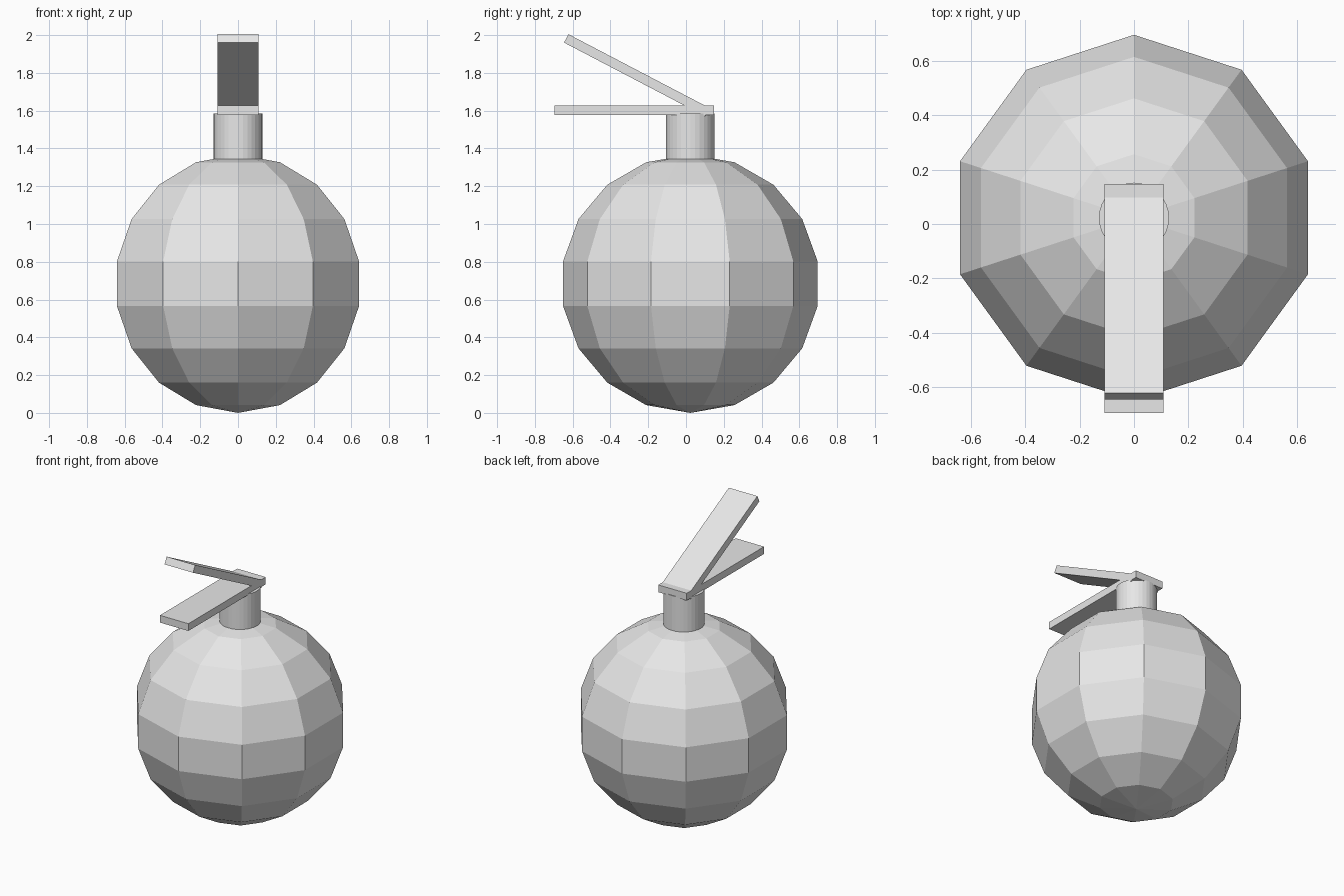
import bpy
import bmesh
import math
from mathutils import Matrix, Vector

cube = bpy.data.objects.get("Cube")
if cube:
    bpy.data.objects.remove(cube, do_unlink=True)

# Single plain grey material
grey = bpy.data.materials.new("plain grey")
grey.use_nodes = True
colour = (0.8, 0.8, 0.8, 1)
grey.diffuse_color = colour
grey.node_tree.nodes["Principled BSDF"].inputs["Base Color"].default_value = colour

CENTRE_Y = 0.023


def add_part(name, bm):
    mesh = bpy.data.meshes.new(name)
    bm.to_mesh(mesh)
    bm.free()
    mesh.materials.append(grey)
    part = bpy.data.objects.new(name, mesh)
    bpy.context.collection.objects.link(part)
    return part


def add_bar(name, length, end, tilt):
    """Flat bar reaching forward from the middle of its back end, raised by tilt."""
    bm = bmesh.new()
    bmesh.ops.create_cube(bm, size=1)
    bmesh.ops.scale(bm, vec=(0.217, length, 0.05), verts=bm.verts)
    bmesh.ops.translate(bm, vec=(0, -length / 2, 0), verts=bm.verts)
    part = add_part(name, bm)
    part.location = end
    part.rotation_euler.x = -tilt
    return part


# Faceted round body, with corners facing front and back
bm = bmesh.new()
bmesh.ops.create_uvsphere(bm, u_segments=10, v_segments=9, radius=0.684)
corner = max(bm.verts, key=lambda v: v.co.y)
if abs(corner.co.x) > 0.01:
    bmesh.ops.rotate(bm, matrix=Matrix.Rotation(math.pi / 2, 3, "Z"), verts=bm.verts)
body = add_part("body", bm)
body.location = (0, CENTRE_Y, 0.684)

# Round neck sunk into the body
bm = bmesh.new()
bmesh.ops.create_cone(bm, cap_ends=True, segments=32, radius1=0.129,
                      radius2=0.129, depth=0.335)
neck = add_part("neck", bm)
neck.location = (0, CENTRE_Y, 1.4175)

# Level lower lever and raised upper lever
add_bar("lower_lever", 0.843, Vector((0, 0.147, 1.603)), 0)
add_bar("upper_lever", 0.843, Vector((0, 0.113, 1.592)), math.radians(27.6))
